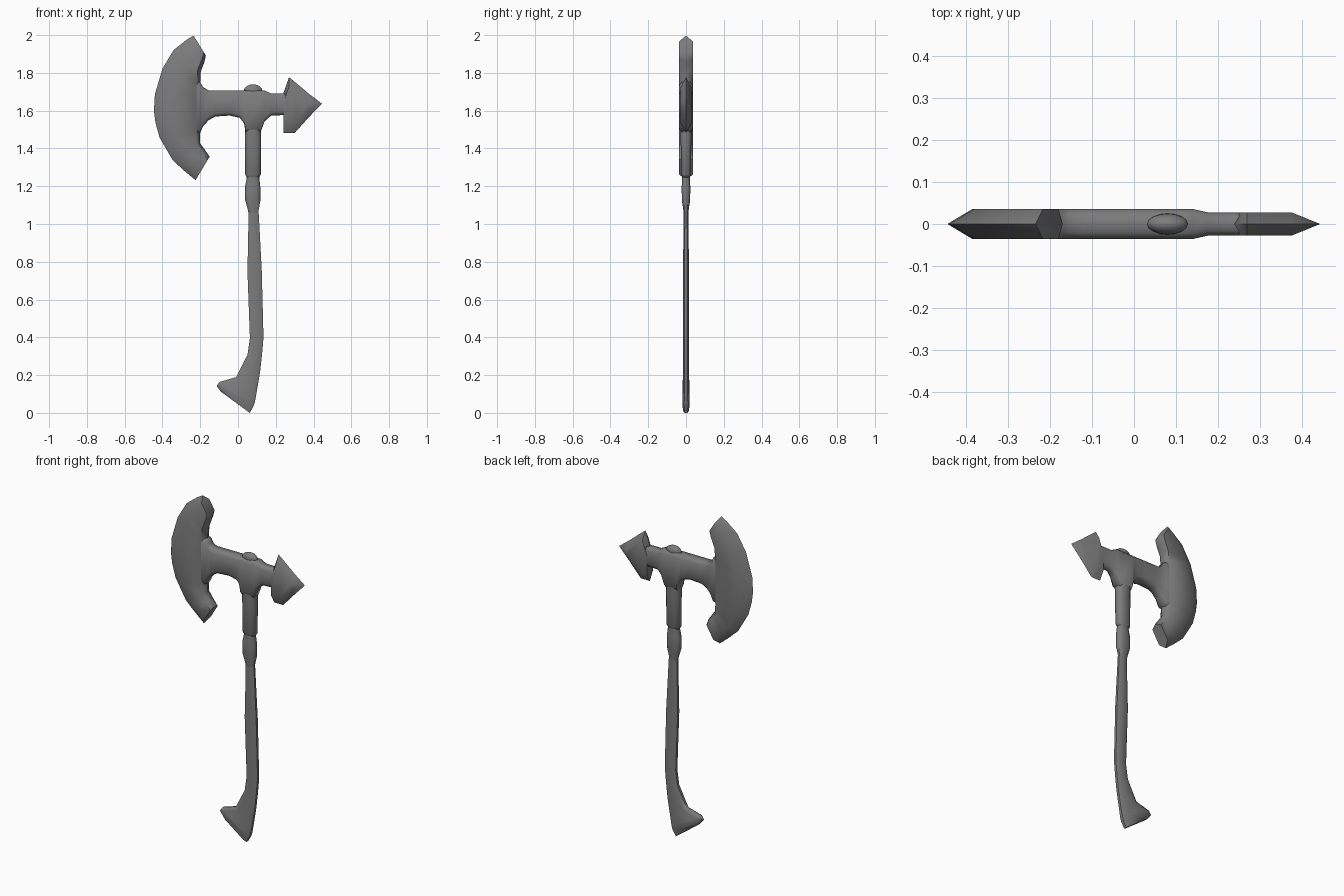
import bpy, bmesh
from math import radians
from mathutils import Vector

# Dark iron grey for the whole axe
iron = bpy.data.materials.new("dark_grey")
iron.diffuse_color = (.2, .2, .2, 1)


def section(a, b, y, ca, cb, r):
    """Chamfered octagon spanning a to b in the XZ plane, half thickness y."""
    a, b = Vector((a[0], 0, a[1])), Vector((b[0], 0, b[1]))
    length = max((b - a).length, 1e-6)
    ta, tb = min(ca / length, 0.45), 1 - min(cb / length, 0.45)
    ring = [(0, -r), (ta, -1), (tb, -1), (1, -r), (1, r), (tb, 1), (ta, 1), (0, r)]
    return [a.lerp(b, t) + Vector((0, s * y, 0)) for t, s in ring]


def finish(ob, angle):
    """Give the part its material and smooth shading below the angle."""
    ob.data.materials.append(iron)
    bpy.ops.object.select_all(action='DESELECT')
    ob.select_set(True)
    bpy.context.view_layer.objects.active = ob
    bpy.ops.object.shade_smooth_by_angle(angle=radians(angle))


def loft(name, sections, angle=62):
    """Skin a row of sections into one closed object."""
    bm = bmesh.new()
    rings = [[bm.verts.new(p) for p in section(*s)] for s in sections]
    for lo, hi in zip(rings, rings[1:]):
        for i in range(8):
            j = (i + 1) % 8
            bm.faces.new((lo[i], lo[j], hi[j], hi[i]))
    bm.faces.new(rings[0])
    bm.faces.new(rings[-1])
    bmesh.ops.remove_doubles(bm, verts=bm.verts, dist=1e-5)
    bmesh.ops.recalc_face_normals(bm, faces=bm.faces)
    mesh = bpy.data.meshes.new(name)
    bm.to_mesh(mesh)
    bm.free()
    ob = bpy.data.objects.new(name, mesh)
    bpy.context.collection.objects.link(ob)
    finish(ob, angle)


# Crescent blade: cutting edge point, inner edge point, edge bevel width
blade = [((-.235, 2.0), (-.17, 1.895), .035), ((-.27, 1.98), (-.178, 1.86), .04),
         ((-.34, 1.925), (-.197, 1.81), .05), ((-.40, 1.825), (-.20, 1.755), .06),
         ((-.44, 1.69), (-.20, 1.68), .06), ((-.445, 1.60), (-.20, 1.60), .06),
         ((-.437, 1.54), (-.20, 1.54), .06), ((-.415, 1.46), (-.20, 1.485), .06),
         ((-.345, 1.34), (-.20, 1.43), .05), ((-.285, 1.285), (-.175, 1.395), .04),
         ((-.225, 1.235), (-.15, 1.36), .035)]
loft("blade", [(o, i, .036, c, .02, 0) for o, i, c in blade])

# Head bar: x, bottom z, top z, half thickness (flares into blade and sleeve)
bar = [(-.26, 1.485, 1.755, .0358), (-.20, 1.485, 1.755, .0358), (-.185, 1.52, 1.728, .0358),
       (-.155, 1.553, 1.71, .0358), (-.12, 1.572, 1.71, .0358), (-.045, 1.577, 1.71, .0358),
       (.01, 1.565, 1.71, .0358), (.032, 1.535, 1.71, .0358), (.04, 1.49, 1.71, .0358),
       (.12, 1.49, 1.71, .0358), (.14, 1.545, 1.71, .0358), (.175, 1.577, 1.694, .028),
       (.255, 1.58, 1.694, .027)]
loft("head_bar", [((x, b), (x, t), y, .018, .018, .6) for x, b, t, y in bar])

# Arrow-shaped back spike
spike = [(.24, 1.485, 1.695, .028), (.27, 1.485, 1.78, .028), (.30, 1.485, 1.756, .028),
         (.375, 1.568, 1.693, .028), (.444, 1.64, 1.64, 0)]
loft("back_spike", [((x, b), (x, t), y, .05, .05, 0) for x, b, t, y in spike], 45)

# Sleeve under the head
sleeve = [(1.62, .037, .122, .034), (1.50, .037, .122, .032),
          (1.44, .038, .122, .028), (1.265, .038, .121, .026), (1.25, .046, .113, .02)]
loft("sleeve", [((l, z), (r, z), y, .02, .02, .5) for z, l, r, y in sleeve])

# Collar bulge below the sleeve
collar = [(1.265, .046, .113, .02), (1.245, .046, .113, .02), (1.20, .037, .118, .023),
          (1.13, .038, .119, .022), (1.075, .053, .109, .014), (1.05, .057, .107, .012)]
loft("collar", [((l, z), (r, z), y, .018, .018, .5) for z, l, r, y in collar])

# Curved haft ending in a flared foot: left point, right point, half thickness
haft = [((.055, 1.09), (.108, 1.09), .013), ((.055, 1.0), (.113, 1.0), .013),
        ((.05, .75), (.126, .75), .016), ((.063, .40), (.135, .40), .016),
        ((.05, .31), (.127, .31), .016), ((.014, .24), (.117, .22), .016),
        ((-.01, .192), (.095, .09), .017), ((-.098, .167), (.089, .06), .019),
        ((-.113, .145), (.082, .038), .019), ((-.09, .115), (.062, .003), .016)]
loft("haft", [(l, r, y, .02, .02, .5) for l, r, y in haft])

# Oval stud on top of the head
bpy.ops.mesh.primitive_uv_sphere_add(segments=16, ring_count=10, radius=1, location=(.08, 0, 1.708))
stud = bpy.context.object
stud.name = "top_stud"
stud.scale = (.049, .025, .034)
finish(stud, 40)

# Settle the model on z = 0
bpy.context.view_layer.update()
low = min((o.matrix_world @ v.co).z for o in bpy.data.objects for v in o.data.vertices)
for o in bpy.data.objects:
    o.location.z -= low
